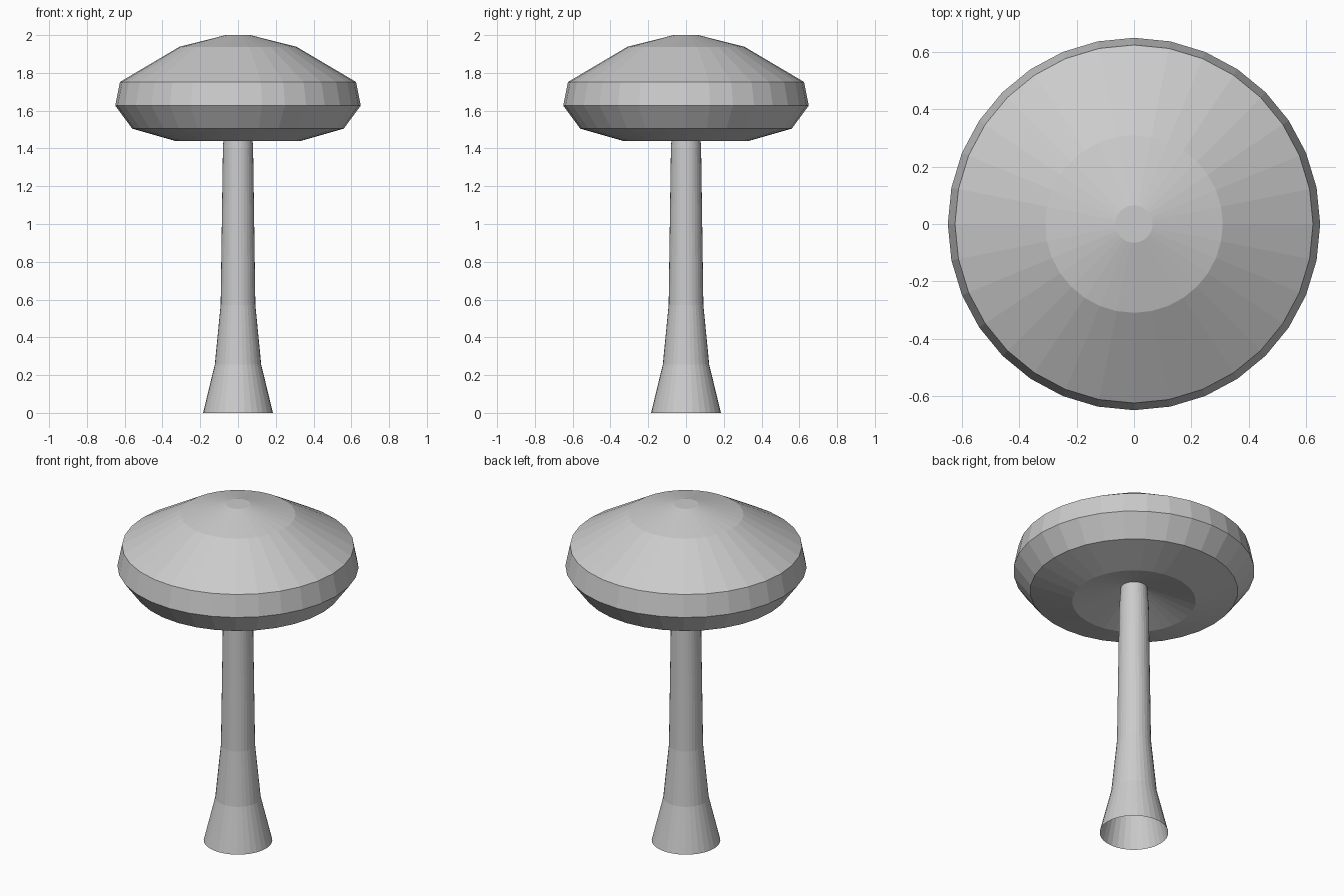
import bpy, bmesh
from math import cos, sin, tau

if "Cube" in bpy.data.objects:
    bpy.data.objects.remove(bpy.data.objects["Cube"])

SIDES = 32


def lathe(name, profile, cap_last=False):
    """Revolve (radius, z) points about z, listed so faces point outward."""
    bm = bmesh.new()
    rings = [[bm.verts.new((r * cos(tau * i / SIDES), r * sin(tau * i / SIDES), z))
              for i in range(SIDES)] for r, z in profile]
    for a, b in zip(rings, rings[1:]):
        for i in range(SIDES):
            j = (i + 1) % SIDES
            bm.faces.new((a[i], a[j], b[j], b[i]))
    if cap_last:
        bm.faces.new(rings[-1])
    mesh = bpy.data.meshes.new(name)
    bm.to_mesh(mesh)
    bm.free()
    obj = bpy.data.objects.new(name, mesh)
    bpy.context.collection.objects.link(obj)
    return obj


# Flared hollow stem, open at the foot
lathe("stem", [(0.185, 0), (0.123, 0.255), (0.092, 0.57), (0.08, 1.40), (0.072, 1.52)])

# Cap: recessed underside, bevelled rim, low dome with a flat tip
lathe("cap", [(0.072, 1.52), (0.333, 1.44), (0.56, 1.505), (0.65, 1.627),
              (0.625, 1.752), (0.31, 1.938), (0.065, 2.0)], cap_last=True)
